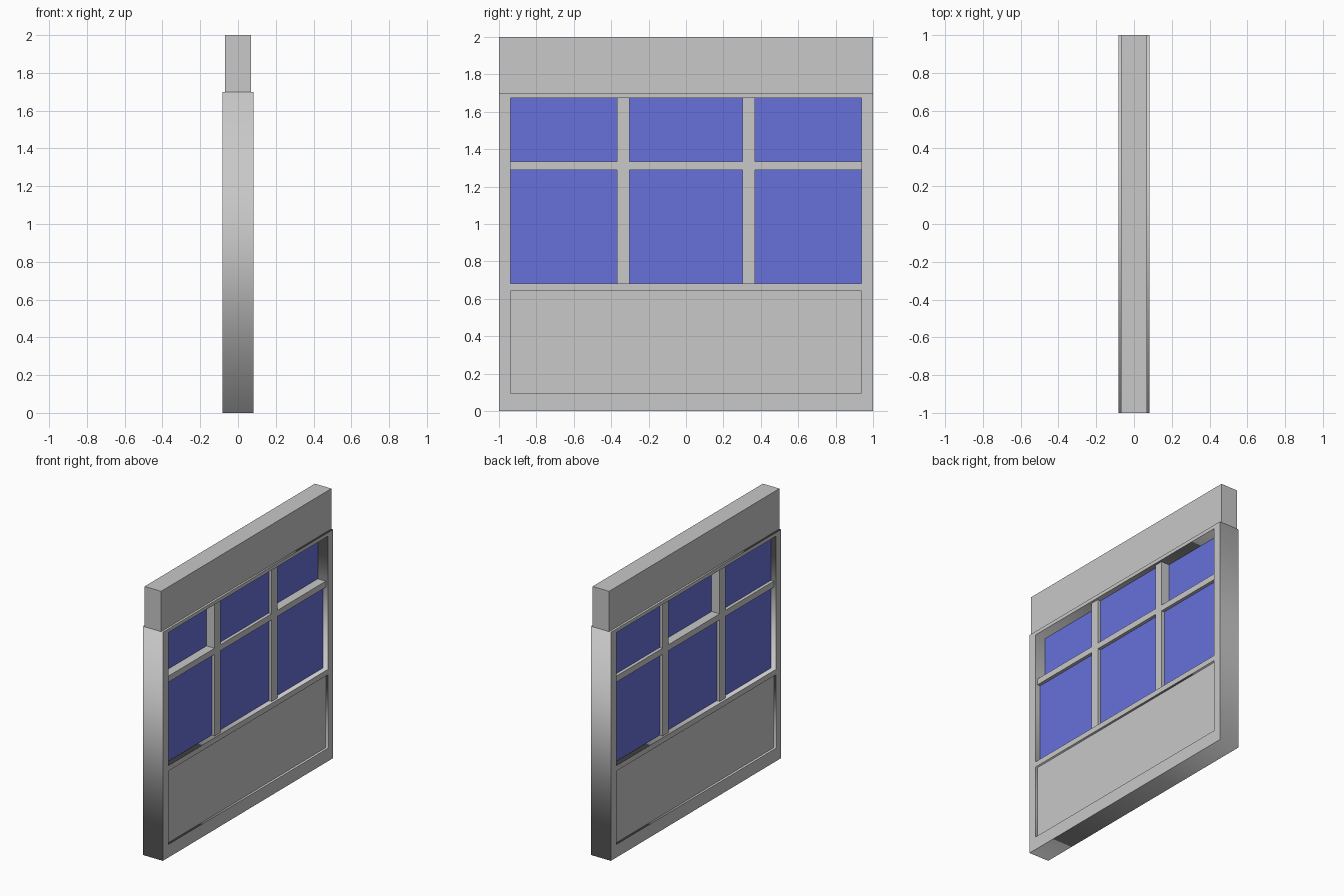
import bpy
from mathutils import Matrix

if "Cube" in bpy.data.objects:
    bpy.data.objects.remove(bpy.data.objects["Cube"])


def material(name, rgb):
    m = bpy.data.materials.new(name)
    m.diffuse_color = (*rgb, 1)
    m.use_nodes = True
    m.node_tree.nodes["Principled BSDF"].inputs["Base Color"].default_value = m.diffuse_color
    return m


GREY = material("light_grey", (0.58, 0.58, 0.58))
BLUE = material("glass_blue", (0.135, 0.165, 0.70))


def box(name, x, y, z, mat):
    """Axis-aligned box from (min, max) ranges."""
    size = [b - a for a, b in (x, y, z)]
    mid = [(a + b) / 2 for a, b in (x, y, z)]
    bpy.ops.mesh.primitive_cube_add(size=1)
    ob = bpy.context.object
    ob.name = name
    ob.data.transform(Matrix.Translation(mid) @ Matrix.Diagonal((*size, 1)))
    ob.data.materials.append(mat)
    return ob


def pierced_slab(name, rects, half, mat):
    """Slab across x: the first (y, z) rectangle is the outline, the rest are holes."""
    cu = bpy.data.curves.new(name, 'CURVE')
    cu.dimensions = '2D'
    cu.fill_mode = 'BOTH'
    cu.extrude = half
    for (y0, y1), (z0, z1) in rects:
        sp = cu.splines.new('POLY')
        sp.points.add(3)
        for p, (y, z) in zip(sp.points, ((y0, z0), (y1, z0), (y1, z1), (y0, z1))):
            p.co = (y, z, 0, 1)
        sp.use_cyclic_u = True
    ob = bpy.data.objects.new(name, cu)
    bpy.context.collection.objects.link(ob)
    bpy.ops.object.select_all(action='DESELECT')
    ob.select_set(True)
    bpy.context.view_layer.objects.active = ob
    bpy.ops.object.convert(target='MESH')
    ob = bpy.context.object
    ob.data.transform(Matrix(((0, 0, 1, 0), (1, 0, 0, 0), (0, 1, 0, 0), (0, 0, 0, 1))))
    ob.data.materials.clear()
    ob.data.materials.append(mat)
    return ob


FRAME, BAR, GLASS = 0.0825, 0.066, 0.042     # half thicknesses
IN = 0.937                                   # half width of the openings
WIN = (0.683, 1.673)                         # window opening height
PANEL = (0.097, 0.643)                       # lower panel height
RAIL = (1.29, 1.335)                         # crossbar height

# Outer frame with a window opening and a panel opening
pierced_slab("frame", [((-1, 1), (0, 1.7)), ((-IN, IN), WIN), ((-IN, IN), PANEL)],
             FRAME, GREY)

# Header on top and recessed panel below
box("header", (-0.068, 0.068), (-1, 1), (1.7, 2), GREY)
box("lower_panel", (-BAR, BAR), (-IN, IN), PANEL, GREY)

# Upright bars
for side, y in (("left", -0.335), ("right", 0.335)):
    box(f"upright_bar_{side}", (-BAR, BAR), (y - 0.033, y + 0.033), WIN, GREY)

# Crossbar and glass for each of the three bays
bays = (("left", -IN, -0.368), ("middle", -0.302, 0.302), ("right", 0.368, IN))
for bay, y0, y1 in bays:
    box(f"crossbar_{bay}", (-BAR, BAR), (y0, y1), RAIL, GREY)
    box(f"lower_pane_{bay}", (-GLASS, GLASS), (y0, y1), (WIN[0], RAIL[0]), BLUE)
    # upper panes sit in alternating tracks
    track = (0, GLASS) if bay == "middle" else (-GLASS, 0)
    box(f"upper_pane_{bay}", track, (y0, y1), (RAIL[1], WIN[1]), BLUE)
